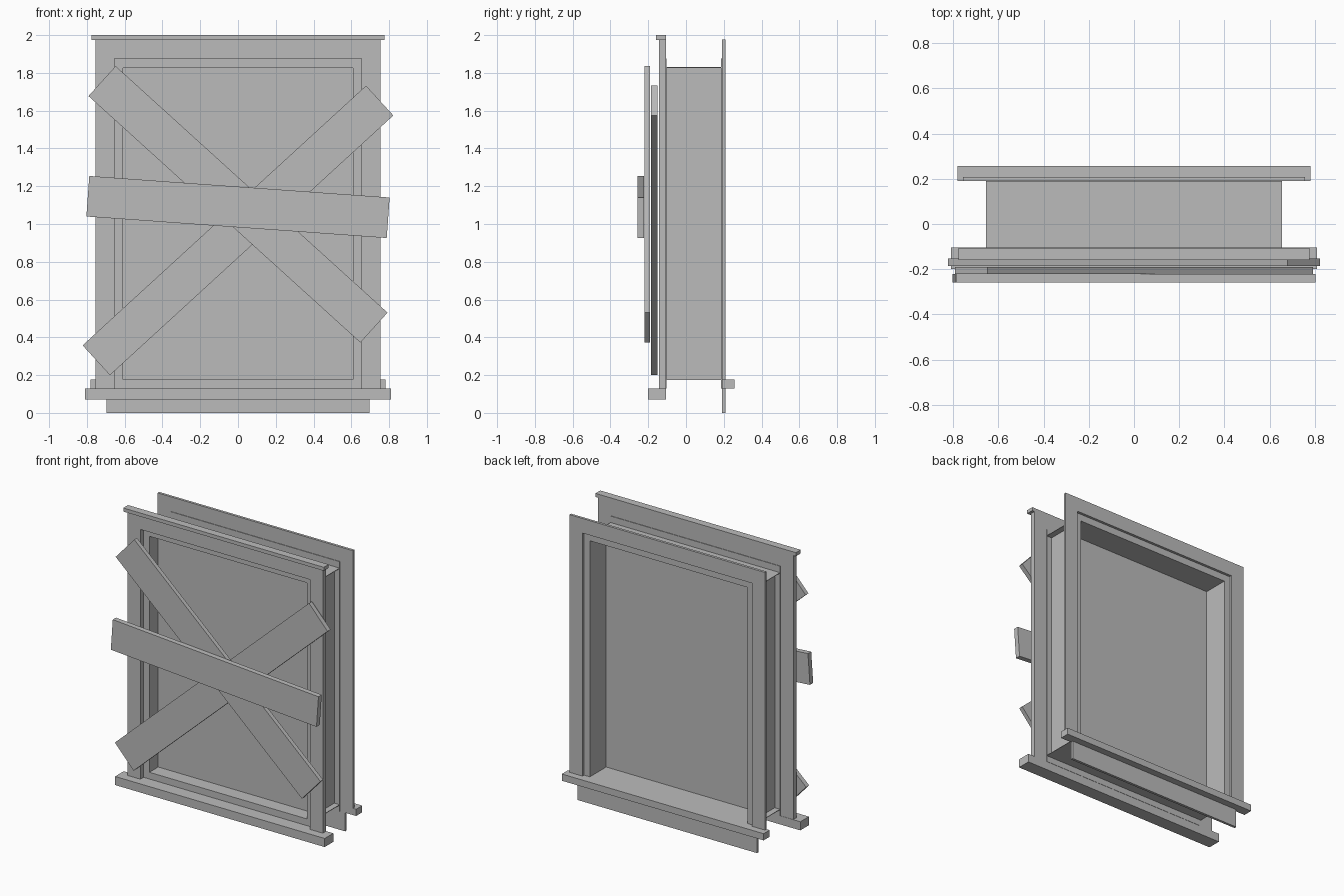
import bpy
from math import radians

old = bpy.data.objects.get("Cube")
if old:
    bpy.data.objects.remove(old, do_unlink=True)

grey = bpy.data.materials.new("plain_grey")
grey.use_nodes = True
tone = (0.5, 0.5, 0.5, 1)
grey.diffuse_color = tone
grey.node_tree.nodes["Principled BSDF"].inputs["Base Color"].default_value = tone


def box(name, x, y, z, tilt=0):
    """Box from its (min, max) range on each axis, tilted about the y axis."""
    bpy.ops.mesh.primitive_cube_add(size=1)
    ob = bpy.context.object
    ob.name = name
    ob.location = [(a + b) / 2 for a, b in (x, y, z)]
    ob.scale = [b - a for a, b in (x, y, z)]
    ob.rotation_euler.y = radians(-tilt)
    ob.data.materials.append(grey)
    return ob


def pair(name, x, y, z):
    """The same box on both sides."""
    box("left_" + name, x, y, z)
    box("right_" + name, (-x[1], -x[0]), y, z)


def board(name, cx, cz, length, width, y, tilt):
    box(name, (cx - length / 2, cx + length / 2), y,
        (cz - width / 2, cz + width / 2), tilt)


OUT, OPEN, IN = 0.755, 0.655, 0.61      # half widths of casing, opening, lining
TOP, HEAD, FLOOR = 1.875, 1.83, 0.177   # opening top, lining top, lining floor
T = 0.004                               # sheet thickness
FRONT, BACK = (-0.142, -0.107), (0.19, 0.208)

# Front casing with its cap and sill
pair("front_jamb", (OPEN, OUT), FRONT, (0.13, TOP))
box("front_lintel", (-OUT, OUT), FRONT, (TOP, 1.975))
box("front_cap", (-0.775, 0.775), (-0.16, -0.107), (1.975, 2))
box("front_sill", (-0.81, 0.81), (-0.2, -0.105), (0.07, 0.13))

# Back casing with its sill and apron
pair("back_jamb", (OPEN, OUT), BACK, (FLOOR, TOP))
box("back_lintel", (-OUT, OUT), BACK, (TOP, 1.977))
box("back_sill", (-0.78, 0.78), (0.19, 0.257), (0.13, FLOOR))
box("apron", (-0.695, 0.695), BACK, (0, 0.13))

# Thin lining between the casings
depth = (FRONT[1], BACK[0])
pair("side_lining", (IN, IN + T), depth, (FLOOR, HEAD))
box("top_lining", (-OPEN, OPEN), depth, (HEAD - T, HEAD))
box("floor_lining", (-OPEN, OPEN), depth, (FLOOR - T, FLOOR))

# Flat stops that close the step between casing and lining
for side, y in (("front", depth[0]), ("back", depth[1] - T)):
    pair(side + "_side_stop", (IN, OPEN), (y, y + T), (0.13, TOP))
    box(side + "_top_stop", (-IN, IN), (y, y + T), (HEAD, TOP))
    box(side + "_bottom_stop", (-IN, IN), (y, y + T), (0.13, FLOOR))

# Pane
box("pane", (-IN, IN), (-0.01, 0.01), (FLOOR, HEAD))

# Boards nailed across the front, one layer over another
board("rising_board", 0, 0.966, 2.035, 0.214, (-0.185, -0.152), 42.5)
board("falling_board", 0, 1.104, 1.943, 0.214, (-0.22, -0.19), -42.2)
board("middle_board", 0, 1.09, 1.594, 0.215, (-0.258, -0.222), -4.1)
